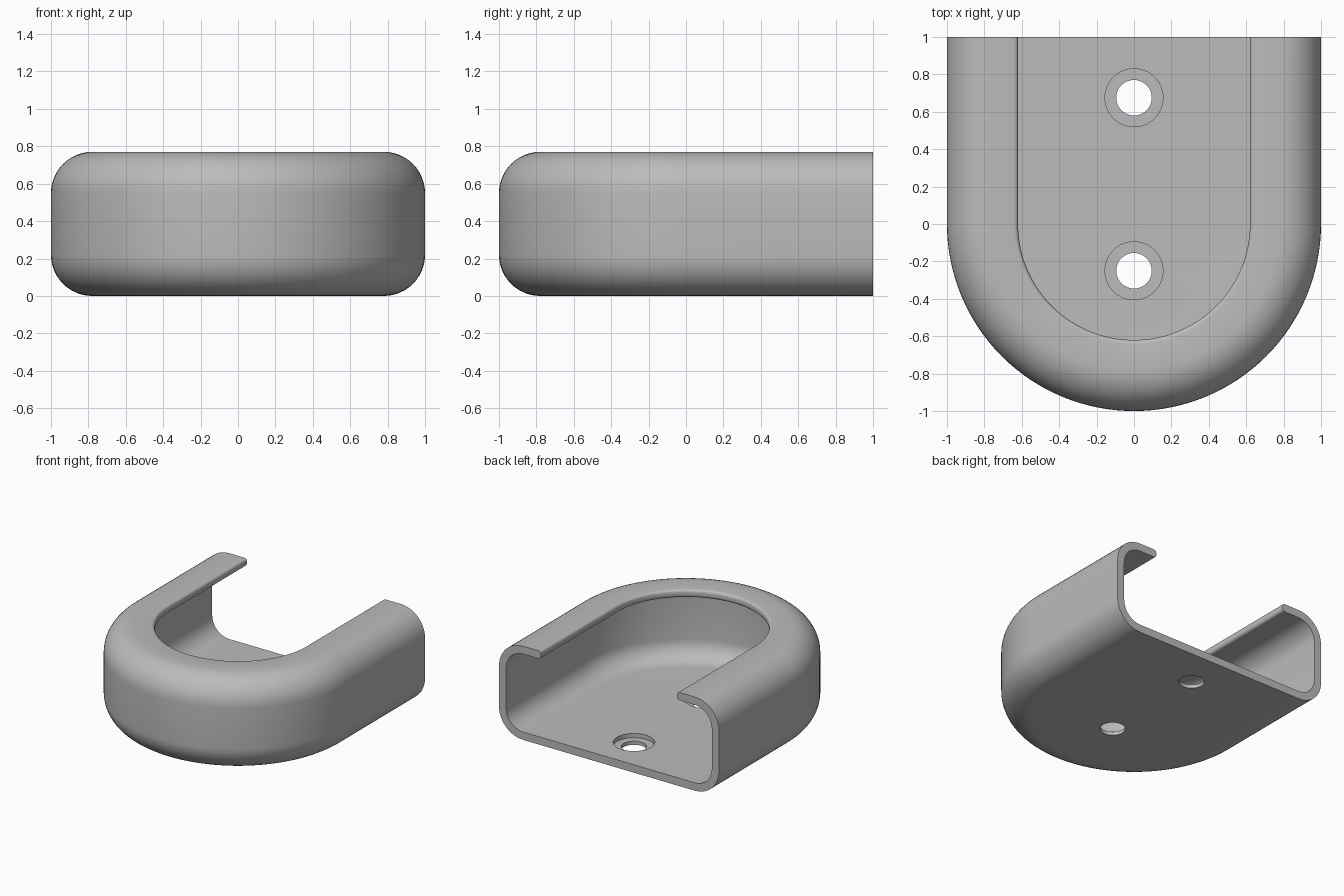
import bpy, bmesh
from math import cos, sin, pi, radians

HEIGHT, WALL, ROUND, OPENING, LIP = 0.77, 0.065, 0.22, 0.62, 0.022

if "Cube" in bpy.data.objects:
    bpy.data.objects.remove(bpy.data.objects["Cube"], do_unlink=True)

grey = bpy.data.materials.new("plain grey")
grey.use_nodes = True
colour = (0.5, 0.5, 0.5, 1)
grey.diffuse_color = colour
grey.node_tree.nodes["Principled BSDF"].inputs["Base Color"].default_value = colour


def arc(cx, cz, radius, start, end, steps):
    angles = [radians(start + (end - start) * i / steps) for i in range(steps + 1)]
    return [(cx + radius * cos(a), cz + radius * sin(a)) for a in angles]


def make_object(name, bm):
    bmesh.ops.recalc_face_normals(bm, faces=bm.faces)
    mesh = bpy.data.meshes.new(name)
    bm.to_mesh(mesh)
    bm.free()
    mesh.materials.append(grey)
    obj = bpy.data.objects.new(name, mesh)
    bpy.context.collection.objects.link(obj)
    return obj


# Wall section: floor underside, outer wall, lip, inner wall, floor top
outer, inner = 1 - ROUND, ROUND - WALL
profile = [(0, 0)]
profile += arc(outer, ROUND, ROUND, -90, 0, 12)
profile += arc(outer, HEIGHT - ROUND, ROUND, 0, 90, 12)
profile += arc(OPENING + LIP, HEIGHT - LIP, LIP, 90, 180, 4)
profile += arc(OPENING + LIP, HEIGHT - WALL + LIP, LIP, 180, 270, 4)
profile += arc(outer, HEIGHT - ROUND, inner, 90, 0, 10)
profile += arc(outer, ROUND, inner, 0, -90, 10)
profile += [(0, WALL)]

# Sweep the section along the straight sides and the round front
steps = 64
path = [(1, 0, 1)]
path += [(cos(pi * i / steps), -sin(pi * i / steps), 0) for i in range(steps + 1)]
path += [(-1, 0, 1)]
bm = bmesh.new()
rings = [[bm.verts.new((dx * r, dy * r + y, z)) for r, z in profile] for dx, dy, y in path]
for a, b in zip(rings, rings[1:]):
    for i in range(len(profile) - 1):
        bm.faces.new((a[i], a[i + 1], b[i + 1], b[i]))
bm.faces.new(rings[0])
bm.faces.new(rings[-1])
bmesh.ops.remove_doubles(bm, verts=bm.verts, dist=0.0001)
bmesh.ops.dissolve_degenerate(bm, edges=bm.edges, dist=0.0001)
holder = make_object("holder_shell", bm)


def screw_cutter(y):
    # Stepped plug: narrow through hole and wide recess
    bm = bmesh.new()
    sides = 64
    levels = [(0.095, -0.1), (0.095, 0.03), (0.155, 0.03), (0.155, 0.2)]
    loops = [[bm.verts.new((r * cos(2 * pi * i / sides), y + r * sin(2 * pi * i / sides), z))
              for i in range(sides)] for r, z in levels]
    for a, b in zip(loops, loops[1:]):
        for i in range(sides):
            j = (i + 1) % sides
            bm.faces.new((a[i], a[j], b[j], b[i]))
    bm.faces.new(loops[0])
    bm.faces.new(loops[-1])
    cutter = make_object("screw_hole_cutter", bm)
    cutter.hide_render = True
    return cutter


# Countersunk screw holes in the floor
bpy.context.view_layer.objects.active = holder
holder.select_set(True)
for y in (0.675, -0.25):
    cutter = screw_cutter(y)
    cut = holder.modifiers.new("screw_hole", "BOOLEAN")
    cut.operation = "DIFFERENCE"
    cut.solver = "EXACT"
    cut.object = cutter
    bpy.ops.object.modifier_apply(modifier=cut.name)
    bpy.data.objects.remove(cutter, do_unlink=True)

bpy.ops.object.shade_smooth_by_angle(angle=radians(30))
